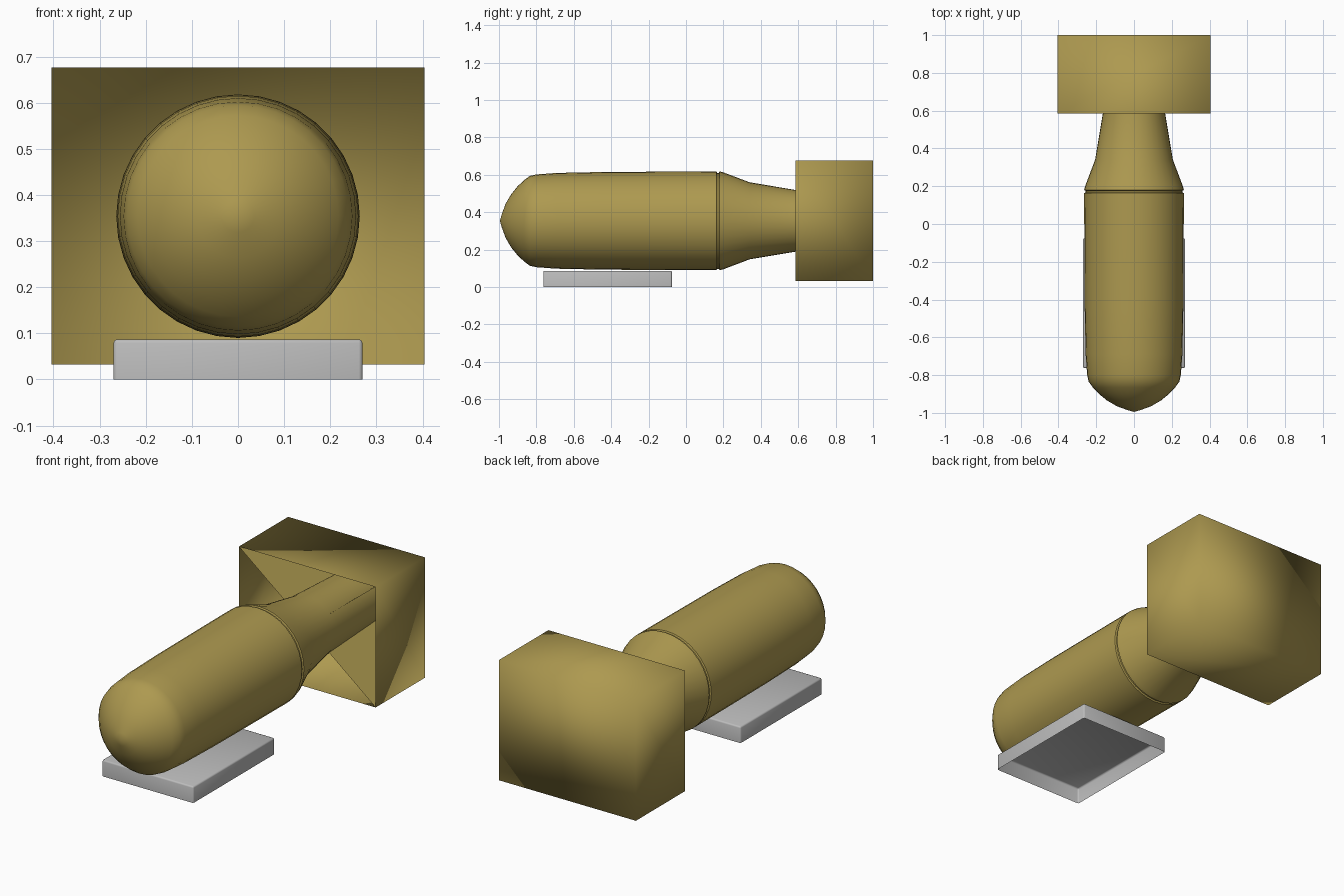
import bpy, bmesh, math

if "Cube" in bpy.data.objects:
    bpy.data.objects.remove(bpy.data.objects["Cube"])

CZ = 0.354          # height of the body axis
SEG = 36


def material(name, rgb):
    m = bpy.data.materials.new(name)
    m.diffuse_color = (*rgb, 1)
    m.use_nodes = True
    m.node_tree.nodes["Principled BSDF"].inputs["Base Color"].default_value = m.diffuse_color
    return m


OLIVE = material("olive_gold", (0.42, 0.32, 0.08))
GREY = material("light_grey", (0.5, 0.5, 0.5))


def add_object(name, bm, mat, smooth=True):
    me = bpy.data.meshes.new(name)
    bm.to_mesh(me)
    bm.free()
    me.materials.append(mat)
    for p in me.polygons:
        p.use_smooth = smooth
    ob = bpy.data.objects.new(name, me)
    bpy.context.collection.objects.link(ob)
    return ob


def smooth_by_angle(ob, degrees):
    bpy.ops.object.select_all(action='DESELECT')
    ob.select_set(True)
    bpy.context.view_layer.objects.active = ob
    bpy.ops.object.shade_smooth_by_angle(angle=math.radians(degrees))


def lathe(name, profile, mat):
    """Revolve (y, radius) points around the horizontal axis."""
    bm = bmesh.new()
    vs = [bm.verts.new((0, y, CZ + r)) for y, r in profile]
    edges = [bm.edges.new(p) for p in zip(vs, vs[1:])]
    bmesh.ops.spin(bm, geom=vs + edges, cent=(0, 0, CZ), axis=(0, 1, 0),
                   angle=math.tau, steps=SEG, use_duplicate=False)
    bmesh.ops.remove_doubles(bm, verts=bm.verts, dist=0.0005)
    bmesh.ops.recalc_face_normals(bm, faces=bm.faces)
    return add_object(name, bm, mat)


def open_box(name, lo, hi, open_dir, mat, bevel=0):
    """Box shell with the face pointing along open_dir left out."""
    bm = bmesh.new()
    bmesh.ops.create_cube(bm, size=1)
    for v in bm.verts:
        v.co = [l + (c + 0.5) * (h - l) for c, l, h in zip(v.co, lo, hi)]
    bm.normal_update()
    if bevel:
        edges = [e for e in bm.edges
                 if any(f.normal.z > 0.9 for f in e.link_faces)
                 or abs(e.verts[0].co.z - e.verts[1].co.z) > 0.01]
        bmesh.ops.bevel(bm, geom=edges, offset=bevel, segments=2,
                        profile=0.5, affect='EDGES')
        bm.normal_update()
    gone = [f for f in bm.faces
            if sum(a * b for a, b in zip(f.normal, open_dir)) > 0.95]
    bmesh.ops.delete(bm, geom=gone, context='FACES')
    return add_object(name, bm, mat)


# body: domed nose, long barrel, shallow seam, tapering tail
body = lathe("body", [
    (-0.995, 0), (-0.985, 0.035), (-0.965, 0.09), (-0.935, 0.142),
    (-0.90, 0.185), (-0.865, 0.218), (-0.835, 0.24), (-0.80, 0.248),
    (-0.69, 0.256), (-0.45, 0.261), (-0.10, 0.263), (0.163, 0.264),
    (0.167, 0.257), (0.176, 0.257), (0.180, 0.264), (0.20, 0.259),
    (0.34, 0.206), (0.585, 0.165), (0.998, 0.148)], OLIVE)
smooth_by_angle(body, 35)

# tail shroud: box open at the front, softly shaded
X, Z0, Z1, Y0, Y1 = 0.404, 0.032, 0.676, 0.585, 1.0
open_box("tail_shroud", (-X, Y0, Z0), (X, Y1, Z1), (0, -1, 0), OLIVE)

# two crossed plates joining the body to the shroud corners
bm = bmesh.new()
for s in (-1, 1):
    bm.faces.new([bm.verts.new(c) for c in (
        (-s * X, Y0, Z0), (s * X, Y0, Z1), (s * X, Y1, Z1), (-s * X, Y1, Z0))])
add_object("tail_fins", bm, OLIVE, smooth=False)

# support block: hollow tray, open underneath
base = open_box("support_block", (-0.27, -0.763, 0), (0.27, -0.075, 0.087),
                (0, 0, -1), GREY, bevel=0.008)
smooth_by_angle(base, 50)

# centre the whole model exactly along its length
for ob in bpy.data.objects:
    ob.location.y -= 0.0
